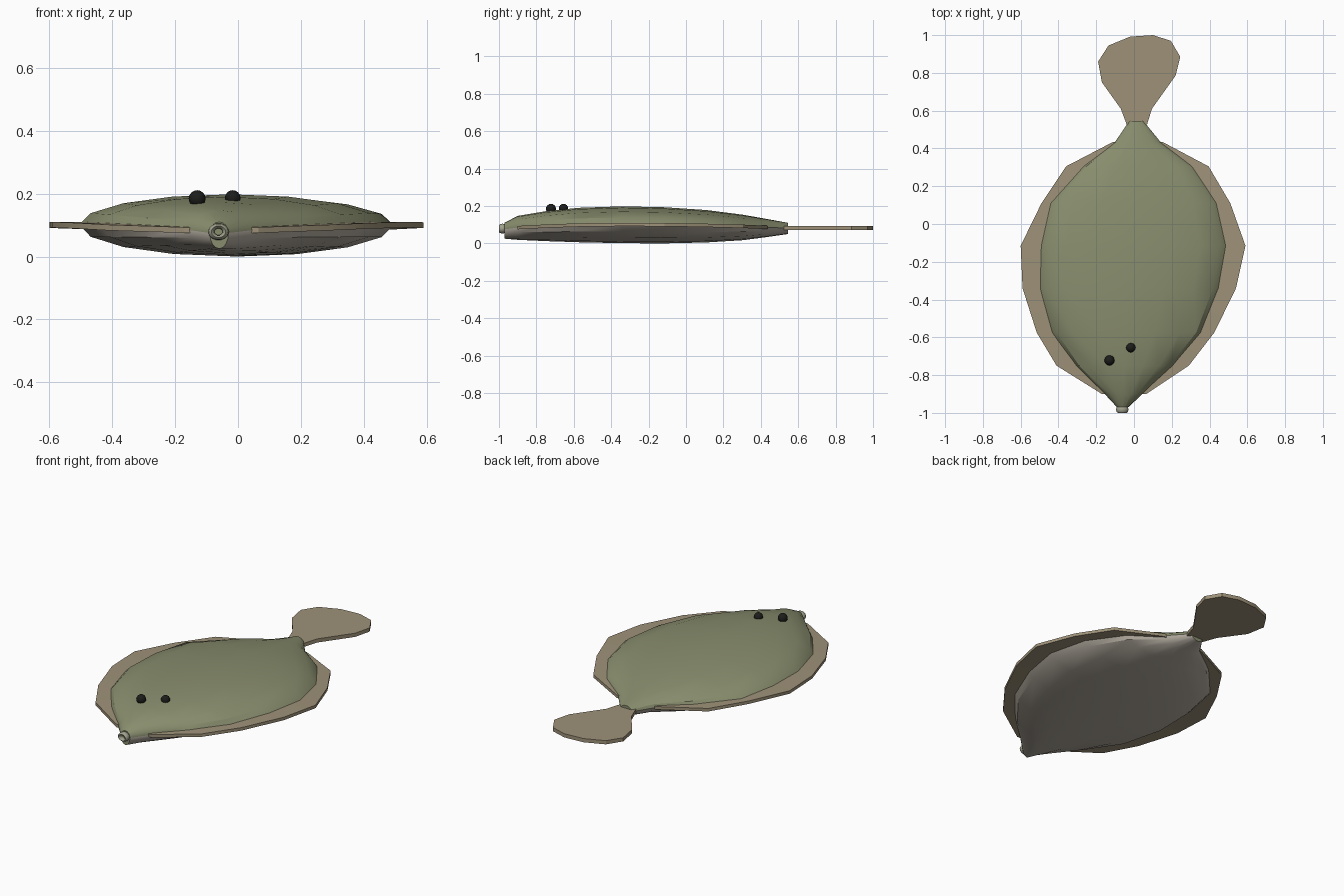
import bpy, bmesh, math
from mathutils import Matrix

if "Cube" in bpy.data.objects:
    bpy.data.objects.remove(bpy.data.objects["Cube"])

def material(name, rgb):
    m = bpy.data.materials.new(name)
    m.diffuse_color = (*rgb, 1)
    m.use_nodes = True
    m.node_tree.nodes["Principled BSDF"].inputs["Base Color"].default_value = m.diffuse_color
    return m

OLIVE = material("olive_skin", (0.25, 0.27, 0.155))
BELLY = material("pale_belly", (0.45, 0.41, 0.35))
FIN = material("fin_tan", (0.34, 0.285, 0.19))
BLACK = material("eye_black", (0.012, 0.013, 0.011))
LIP = material("lip", (0.36, 0.36, 0.27))

def finish(name, bm, mats, angle=30):
    bmesh.ops.recalc_face_normals(bm, faces=bm.faces)
    me = bpy.data.meshes.new(name)
    bm.to_mesh(me)
    bm.free()
    for m in mats:
        me.materials.append(m)
    me.polygons.foreach_set("use_smooth", [True] * len(me.polygons))
    me.set_sharp_from_angle(angle=math.radians(angle))
    ob = bpy.data.objects.new(name, me)
    bpy.context.collection.objects.link(ob)
    return ob

def loft(bm, rings):
    # join closed rings with quads and cap both ends
    loops = [[bm.verts.new(p) for p in r] for r in rings]
    n = len(loops[0])
    faces = [[], []]
    for a, b in zip(loops, loops[1:]):
        for i in range(n):
            j = (i + 1) % n
            f = bm.faces.new((a[i], a[j], b[j], b[i]))
            f.material_index = 0
            faces[0 if i < n // 2 else 1].append(f)
    bm.faces.new(loops[0])
    bm.faces.new(loops[-1])
    return faces

# stations: y, left x, right x, bottom z, middle z, top z
STATIONS = [
    (-0.97, -0.09, -0.03, 0.025, 0.075, 0.110),
    (-0.90, -0.155, 0.045, 0.019, 0.084, 0.147),
    (-0.75, -0.31, 0.21, 0.012, 0.092, 0.172),
    (-0.575, -0.44, 0.36, 0.006, 0.098, 0.190),
    (-0.34, -0.505, 0.455, 0.001, 0.101, 0.198),
    (-0.115, -0.50, 0.495, 0.000, 0.100, 0.193),
    (0.11, -0.45, 0.445, 0.005, 0.096, 0.178),
    (0.305, -0.275, 0.315, 0.017, 0.091, 0.153),
    (0.435, -0.10, 0.14, 0.034, 0.085, 0.130),
    (0.545, -0.025, 0.05, 0.050, 0.082, 0.110),
]

# body: flat oval sections
SIDES = 16
rings = []
for y, xl, xr, zb, zm, zt in STATIONS:
    ring = []
    for k in range(SIDES):
        a = 2 * math.pi * k / SIDES
        s = math.sin(a)
        ring.append(((xl + xr) / 2 + (xr - xl) / 2 * math.cos(a), y,
                     zm + s * (zt - zm if s > 0 else zm - zb)))
    rings.append(ring)
bm = bmesh.new()
upper, lower = loft(bm, rings)
for f in lower:
    f.material_index = 1
finish("body", bm, [OLIVE, BELLY])

# side fins: thin strips following the body edge
LEFT = [-0.17, -0.41, -0.515, -0.59, -0.60, -0.49, -0.36, -0.11]
RIGHT = [0.065, 0.29, 0.425, 0.54, 0.59, 0.51, 0.395, 0.15]
T = 0.009
for name, outer, col in (("left_fin", LEFT, 1), ("right_fin", RIGHT, 2)):
    rings = []
    for x, st in zip(outer, STATIONS[1:-1]):
        y, z, mid = st[0], st[4], (st[1] + st[2]) / 2
        xi = mid + (st[col] - mid) * 0.8
        rings.append([(xi, y, z - T), (x, y, z - T), (x, y, z + T), (xi, y, z + T)])
    bm = bmesh.new()
    loft(bm, rings)
    finish(name, bm, [FIN])

# tail fin: extruded fan outline
TAIL = [(-0.03, 0.50), (-0.04, 0.53), (-0.07, 0.61), (-0.17, 0.75), (-0.19, 0.86),
        (-0.135, 0.945), (-0.02, 0.992), (0.10, 1.0), (0.195, 0.97), (0.245, 0.885),
        (0.22, 0.785), (0.095, 0.61), (0.07, 0.53), (0.05, 0.50)]
bm = bmesh.new()
loft(bm, [[(x, y, z) for x, y in TAIL] for z in (0.071, 0.093)])
finish("tail_fin", bm, [FIN])

# eyes, both on the upper side
for name, loc, r in (("left_eye", (-0.13, -0.722, 0.184), 0.027),
                     ("right_eye", (-0.017, -0.655, 0.186), 0.025)):
    bm = bmesh.new()
    bmesh.ops.create_uvsphere(bm, u_segments=12, v_segments=8, radius=r,
                              matrix=Matrix.Translation(loc))
    finish(name, bm, [BLACK])

# mouth: small oval lip ring around the y axis
bm = bmesh.new()
grid = []
for i in range(14):
    a = 2 * math.pi * i / 14
    row = []
    for j in range(8):
        b = 2 * math.pi * j / 8
        r = 0.023 + 0.010 * math.cos(b)
        row.append(bm.verts.new((-0.062 + r * math.cos(a), -0.982 + 0.018 * math.sin(b),
                                 0.079 + 0.82 * r * math.sin(a))))
    grid.append(row)
for i in range(14):
    for j in range(8):
        p, q = grid[i], grid[(i + 1) % 14]
        bm.faces.new((p[j], q[j], q[(j + 1) % 8], p[(j + 1) % 8]))
finish("mouth", bm, [LIP], 45)
